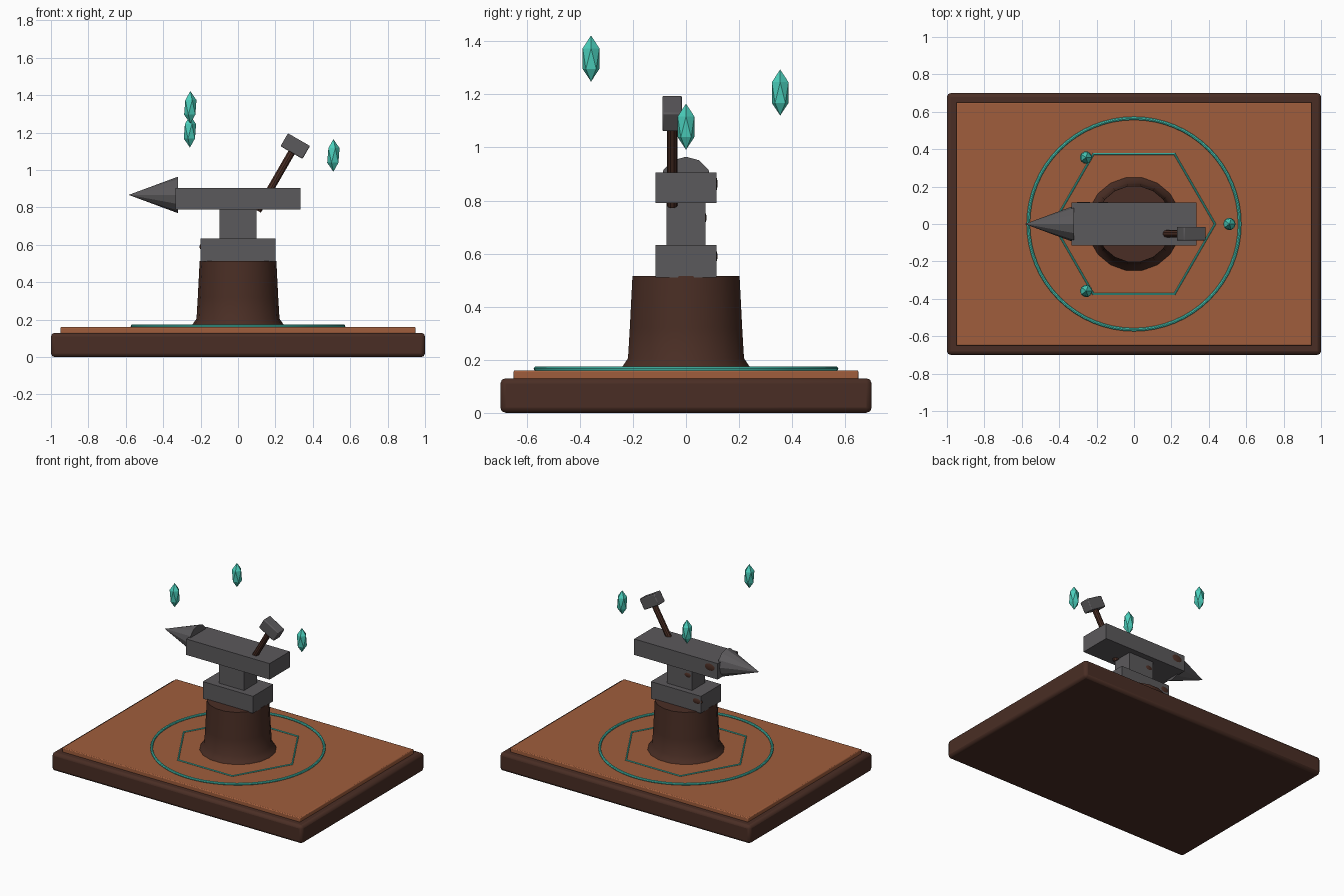
import bpy, bmesh
from math import radians, pi, cos, sin
from mathutils import Matrix, Vector

cube = bpy.data.objects.get("Cube")
if cube:
    bpy.data.objects.remove(cube, do_unlink=True)


def material(name, rgb):
    m = bpy.data.materials.new(name)
    m.use_nodes = True
    colour = (*rgb, 1.0)
    m.diffuse_color = colour
    m.node_tree.nodes["Principled BSDF"].inputs["Base Color"].default_value = colour
    return m


DARK = material("dark wood", (0.068, 0.027, 0.018))
WARM = material("warm wood", (0.35, 0.11, 0.045))
IRON = material("iron grey", (0.105, 0.1, 0.106))
TEAL = material("teal crystal", (0.07, 0.62, 0.5))


def finish(name, bm, mat, smooth=False):
    bmesh.ops.recalc_face_normals(bm, faces=bm.faces)
    me = bpy.data.meshes.new(name)
    bm.to_mesh(me)
    bm.free()
    me.materials.append(mat)
    ob = bpy.data.objects.new(name, me)
    bpy.context.collection.objects.link(ob)
    if smooth:
        bpy.ops.object.select_all(action="DESELECT")
        ob.select_set(True)
        bpy.context.view_layer.objects.active = ob
        bpy.ops.object.shade_smooth_by_angle(angle=radians(35))
    return ob


def box(name, lo, hi, mat, bevel=0.0):
    lo, hi = Vector(lo), Vector(hi)
    bm = bmesh.new()
    bmesh.ops.create_cube(bm, size=1, matrix=Matrix.Translation((lo + hi) / 2)
                          @ Matrix.Diagonal((*(hi - lo), 1)))
    ob = finish(name, bm, mat, bevel > 0)
    if bevel:
        mod = ob.modifiers.new("Bevel", "BEVEL")
        mod.width, mod.segments = bevel, 2
    return ob


def cone(name, r1, r2, depth, sides, matrix, mat, smooth=False):
    bm = bmesh.new()
    bmesh.ops.create_cone(bm, cap_ends=True, segments=sides, radius1=r1,
                          radius2=r2, depth=depth, matrix=matrix)
    return finish(name, bm, mat, smooth)


def ring(name, radius, tube, sides, z, mat, smooth):
    # Round tube swept around a regular polygon
    bm = bmesh.new()
    n = 8
    loops = []
    for i in range(sides):
        a = 2 * pi * i / sides
        loops.append([bm.verts.new(((radius + tube * cos(2 * pi * j / n)) * cos(a),
                                    (radius + tube * cos(2 * pi * j / n)) * sin(a),
                                    z + tube * sin(2 * pi * j / n))) for j in range(n)])
    for i in range(sides):
        p, q = loops[i], loops[(i + 1) % sides]
        for j in range(n):
            k = (j + 1) % n
            bm.faces.new((p[j], q[j], q[k], p[k]))
    return finish(name, bm, mat, smooth)


# Base board and inset panel
box("base_board", (-1, -0.7, 0), (1, 0.7, 0.13), DARK, 0.02)
box("top_panel", (-0.95, -0.65, 0.125), (0.95, 0.65, 0.16), WARM, 0.006)

# Glowing floor rings
ring("circle_inlay", 0.565, 0.009, 64, 0.166, TEAL, True)
ring("hexagon_inlay", 0.433, 0.006, 6, 0.162, TEAL, False)

# Tree stump with a flared foot
bm = bmesh.new()
sides = 18
rows = []
for r, z in [(0.255, 0.155), (0.243, 0.175), (0.222, 0.205), (0.215, 0.32), (0.205, 0.515)]:
    rows.append([bm.verts.new((r * cos(2 * pi * i / sides), r * sin(2 * pi * i / sides), z))
                 for i in range(sides)])
for a, b in zip(rows, rows[1:]):
    for i in range(sides):
        k = (i + 1) % sides
        bm.faces.new((a[i], a[k], b[k], b[i]))
bm.faces.new(rows[0])
bm.faces.new(rows[-1])
finish("stump", bm, DARK, True)

# Anvil
box("anvil_foot", (-0.2, -0.115, 0.51), (0.2, 0.115, 0.633), IRON)
box("anvil_waist", (-0.1, -0.074, 0.63), (0.1, 0.074, 0.795), IRON)
box("anvil_body", (-0.333, -0.115, 0.79), (0.333, 0.115, 0.905), IRON)
cone("anvil_horn", 0.098, 0.0, 0.265, 12,
     Matrix.Translation((-0.452, 0, 0.867)) @ Matrix.Rotation(-pi / 2, 4, "Y"), IRON)

# Rust patches on the back of the anvil
for label, place, size in [("body", (-0.27, 0.108, 0.863), 0.055),
                           ("waist", (-0.065, 0.067, 0.735), 0.035),
                           ("foot", (-0.165, 0.108, 0.59), 0.042)]:
    bm = bmesh.new()
    bmesh.ops.create_uvsphere(bm, u_segments=12, v_segments=8, radius=1,
                              matrix=Matrix.Translation(place)
                              @ Matrix.Diagonal((size, 0.011, size * 0.6, 1)))
    finish(label + "_rust_patch", bm, DARK, True)

# Leaning hammer
tilt = Matrix.Translation((0.306, -0.052, 1.128)) @ Matrix.Rotation(radians(30), 4, "Y")
cone("hammer_handle", 0.02, 0.02, 0.4, 10,
     tilt @ Matrix.Translation((0, 0, -0.2)), DARK, True)
head = box("hammer_head", (-0.068, -0.037, -0.04), (0.068, 0.037, 0.04), IRON, 0.006)
head.matrix_world = tilt

# Floating crystals
for i, place in enumerate([(0.51, 0, 1.078), (-0.257, 0.355, 1.207), (-0.255, -0.358, 1.335)]):
    bm = bmesh.new()
    bmesh.ops.create_icosphere(bm, subdivisions=1, radius=1,
                               matrix=Matrix.Translation(place)
                               @ Matrix.Diagonal((0.037, 0.037, 0.087, 1)))
    finish("crystal_%d" % (i + 1), bm, TEAL)
